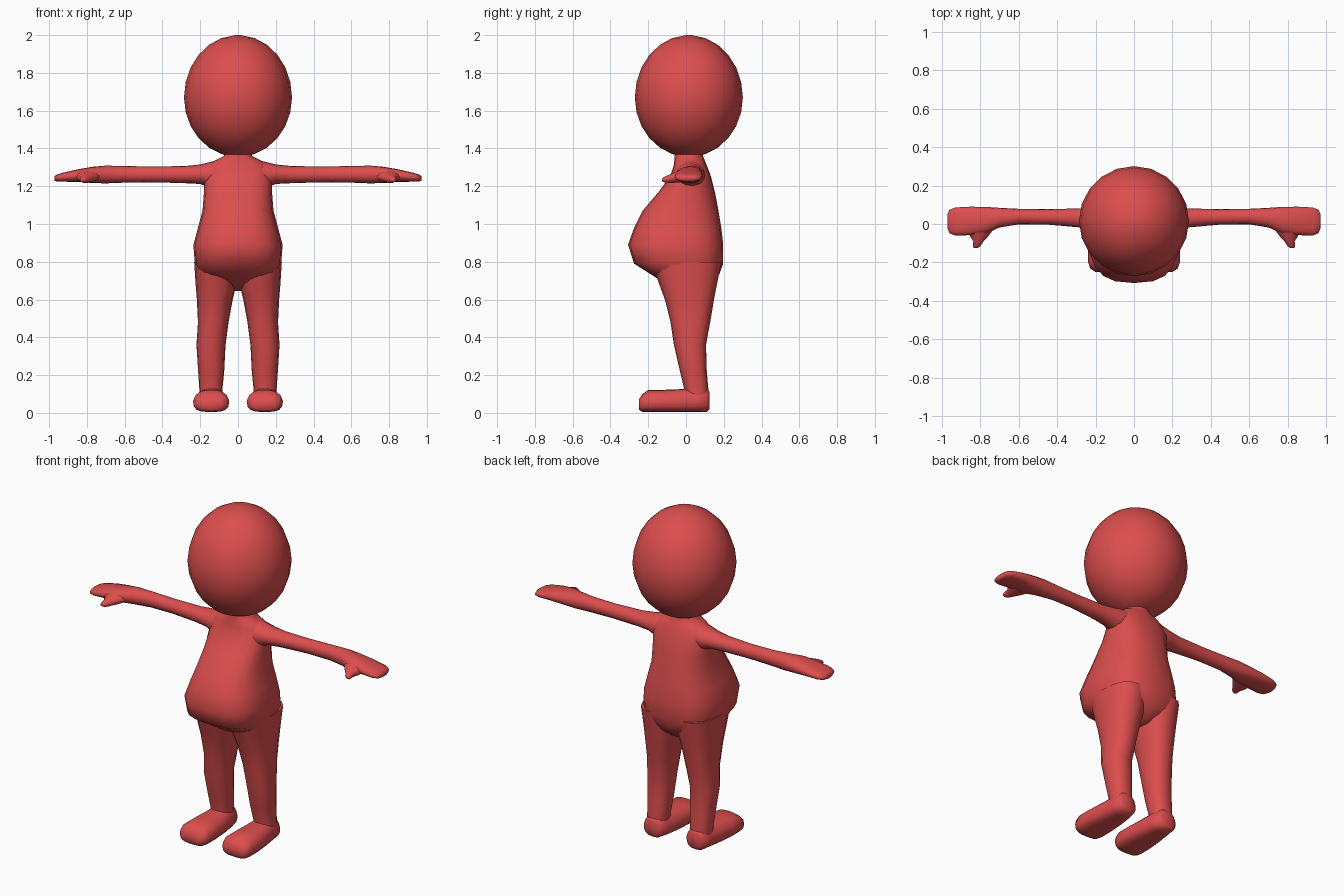
import bpy, bmesh, math
from mathutils import Vector

red = bpy.data.materials.new("soft red")
red.diffuse_color = (0.72, 0.075, 0.075, 1)


def oval(n, sides, power):
    """Unit superellipse; power 2 is round, higher is boxier."""
    pts = []
    for i in range(sides):
        a = 2 * math.pi * i / sides
        c, s = math.cos(a), math.sin(a)
        pts.append((math.copysign(abs(c) ** (2 / power), c),
                    math.copysign(abs(s) ** (2 / power), s)))
    return pts


def loft(name, axis, rings, sides=16, mirror=False, angle=50):
    """Skin rings (position, u_min, u_max, v_min, v_max, power) along an axis."""
    bm = bmesh.new()
    loops = []
    for t, u0, u1, v0, v1, power in rings:
        loop = []
        for c, s in oval(sides, sides, power):
            u = (u0 + u1) / 2 + c * (u1 - u0) / 2
            v = (v0 + v1) / 2 + s * (v1 - v0) / 2
            co = {"x": (t, u, v), "y": (u, t, v), "z": (u, v, t)}[axis]
            loop.append(bm.verts.new(co))
        loops.append(loop)
    for a, b in zip(loops, loops[1:]):
        for i in range(sides):
            j = (i + 1) % sides
            bm.faces.new((a[i], a[j], b[j], b[i]))
    bm.faces.new(loops[0][::-1])
    bm.faces.new(loops[-1])
    bmesh.ops.recalc_face_normals(bm, faces=bm.faces[:])
    mesh = bpy.data.meshes.new(name)
    bm.to_mesh(mesh)
    bm.free()
    mesh.materials.append(red)
    obj = bpy.data.objects.new(name, mesh)
    bpy.context.collection.objects.link(obj)
    if mirror:
        obj.modifiers.new("mirror", "MIRROR")
    bpy.ops.object.select_all(action="DESELECT")
    obj.select_set(True)
    bpy.context.view_layer.objects.active = obj
    bpy.ops.object.shade_smooth_by_angle(angle=math.radians(angle))
    return obj


# Egg-shaped head, narrower toward the chin
head_rings = []
for i in range(13):
    a = math.pi * (0.02 + 0.96 * i / 12)
    z = 1.67 - math.cos(a) * (0.33 if a > math.pi / 2 else 0.315)
    r = 0.286 * math.sin(a)
    head_rings.append((z, -r, r, 0.015 - r, 0.015 + r, 2))
loft("head", "z", head_rings, sides=20, angle=80)

# Torso with a low round belly, shoulders and neck: z, half width, front, back, power
torso = [
    (0.645, 0.035, -0.03, 0.10, 2),
    (0.69, 0.14, -0.12, 0.155, 2.3),
    (0.73, 0.20, -0.18, 0.175, 2.7),
    (0.79, 0.229, -0.275, 0.197, 2.9),
    (0.89, 0.236, -0.307, 0.197, 2.7),
    (0.98, 0.212, -0.275, 0.187, 2.6),
    (1.07, 0.188, -0.230, 0.172, 2.5),
    (1.17, 0.180, -0.145, 0.153, 2.5),
    (1.25, 0.180, -0.085, 0.133, 2.5),
    (1.305, 0.165, -0.066, 0.112, 2.4),
    (1.335, 0.125, -0.062, 0.10, 2.2),
    (1.36, 0.075, -0.06, 0.09, 2),
    (1.42, 0.068, -0.055, 0.085, 2),
]
loft("torso", "z", [(z, -w, w, f, b, p) for z, w, f, b, p in torso], sides=20, angle=60)

# Legs, tapering from the hips to the ankles
loft("legs", "z", [
    (0.06, 0.085, 0.205, -0.005, 0.118, 2.3),
    (0.13, 0.082, 0.205, -0.010, 0.118, 2.3),
    (0.22, 0.073, 0.211, -0.032, 0.110, 2.3),
    (0.36, 0.066, 0.220, -0.064, 0.106, 2.3),
    (0.48, 0.050, 0.212, -0.082, 0.128, 2.3),
    (0.60, 0.028, 0.218, -0.112, 0.148, 2.4),
    (0.69, 0.006, 0.225, -0.145, 0.166, 2.4),
    (0.80, 0.004, 0.232, -0.180, 0.188, 2.4),
], mirror=True, angle=70)

# Feet, blunt toes and rounded heels; the lower half flares outward
feet = loft("feet", "y", [
    (-0.250, 0.085, 0.200, 0.018, 0.070, 2.8),
    (-0.232, 0.058, 0.227, 0.006, 0.098, 3),
    (-0.200, 0.046, 0.238, 0.004, 0.122, 3),
    (-0.120, 0.046, 0.238, 0.004, 0.122, 3),
    (-0.020, 0.055, 0.226, 0.004, 0.126, 3),
    (0.060, 0.066, 0.214, 0.004, 0.136, 2.8),
    (0.110, 0.080, 0.206, 0.006, 0.130, 2.8),
    (0.125, 0.105, 0.182, 0.020, 0.110, 2.5),
], mirror=True, angle=70)
for v in feet.data.vertices:
    if v.co.z > 0.075:
        v.co.x = 0.142 + (v.co.x - 0.142) * (1 - 5 * (v.co.z - 0.075))

# Arms and mitten hands, flaring into the shoulder
loft("arms", "x", [
    (0.08, -0.055, 0.10, 1.19, 1.345, 2),
    (0.16, -0.050, 0.10, 1.195, 1.325, 2),
    (0.20, -0.036, 0.092, 1.212, 1.315, 2),
    (0.28, -0.018, 0.081, 1.216, 1.307, 2),
    (0.45, -0.003, 0.077, 1.221, 1.304, 2),
    (0.60, -0.002, 0.079, 1.219, 1.307, 2),
    (0.70, -0.018, 0.084, 1.215, 1.309, 2.2),
    (0.77, -0.050, 0.089, 1.217, 1.303, 2.2),
    (0.85, -0.058, 0.090, 1.223, 1.289, 2.4),
    (0.93, -0.060, 0.086, 1.224, 1.271, 2.5),
    (0.96, -0.048, 0.074, 1.225, 1.261, 2.4),
    (0.971, -0.020, 0.050, 1.229, 1.253, 2),
], mirror=True, angle=70)

# Thumbs, pointing forward from the palm
loft("thumbs", "y", [
    (-0.126, 0.815, 0.834, 1.226, 1.242, 2),
    (-0.116, 0.800, 0.838, 1.220, 1.250, 2.2),
    (-0.090, 0.782, 0.836, 1.217, 1.262, 2.2),
    (-0.060, 0.755, 0.855, 1.217, 1.275, 2),
    (-0.020, 0.725, 0.870, 1.220, 1.290, 2),
], sides=10, mirror=True, angle=70)
